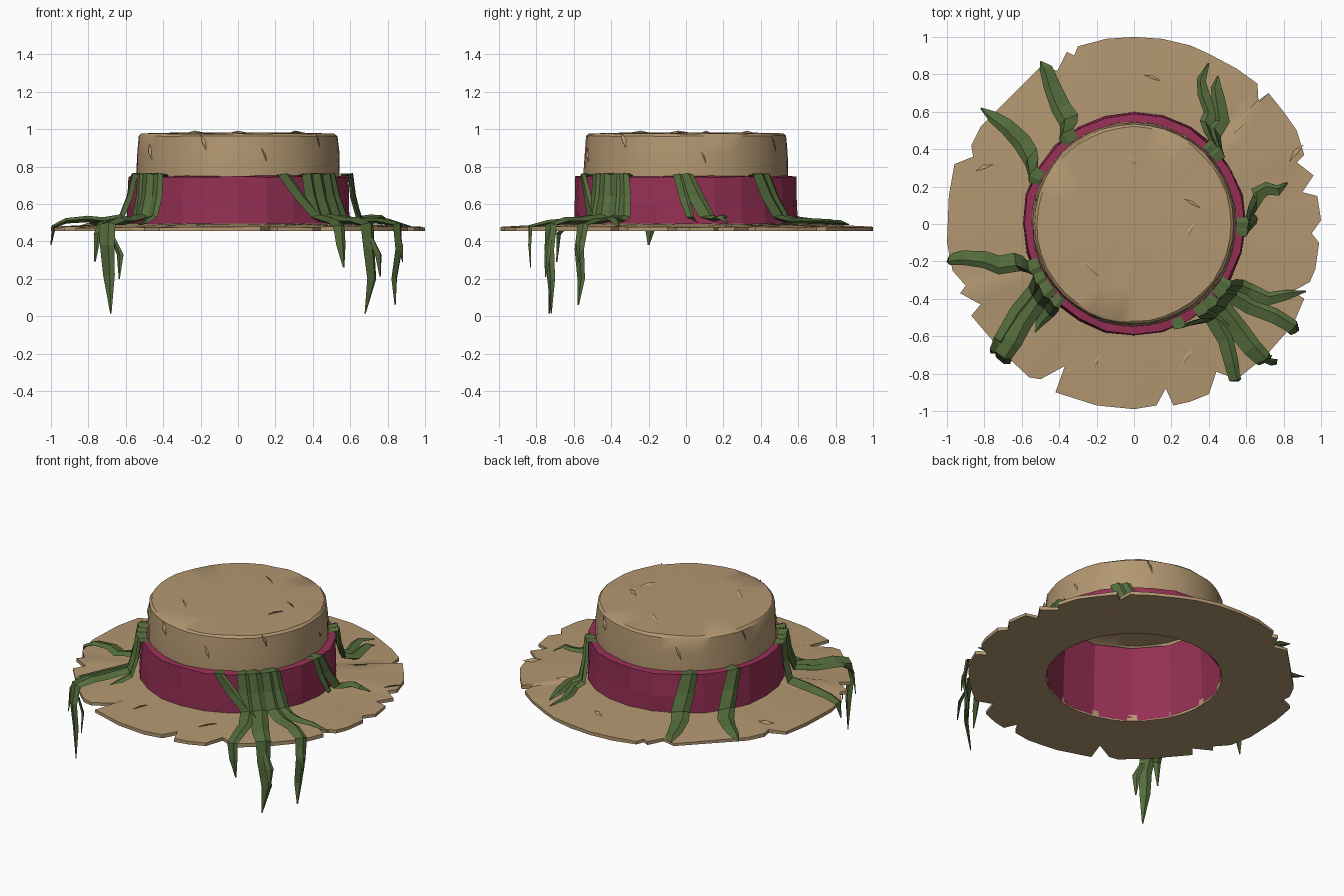
import bpy, bmesh, math, random
from mathutils import Vector

if "Cube" in bpy.data.objects:
    bpy.data.objects.remove(bpy.data.objects["Cube"])

random.seed(4)


def material(name, rgb):
    m = bpy.data.materials.new(name)
    m.diffuse_color = (*rgb, 1)
    m.use_nodes = True
    m.node_tree.nodes["Principled BSDF"].inputs["Base Color"].default_value = m.diffuse_color
    return m


STRAW = material("straw_tan", (0.45, 0.31, 0.165))
CLOTH = material("wine_cloth", (0.30, 0.029, 0.088))
WEED = material("weed_green", (0.088, 0.15, 0.045))


def finish(bm, name, mat, smooth=None):
    bmesh.ops.recalc_face_normals(bm, faces=bm.faces[:])
    me = bpy.data.meshes.new(name)
    bm.to_mesh(me)
    bm.free()
    me.materials.append(mat)
    ob = bpy.data.objects.new(name, me)
    bpy.context.collection.objects.link(ob)
    if smooth:
        bpy.context.view_layer.objects.active = ob
        ob.select_set(True)
        bpy.ops.object.shade_smooth_by_angle(angle=math.radians(smooth))
        ob.select_set(False)
    return ob


def lathe(name, mat, profile, sides, closed=False, cap=False, jitter=0.0, smooth=None):
    """Spin a (radius, height) profile, with a little hand-made wobble."""
    bm = bmesh.new()
    rings = []
    for r, z in profile:
        ring = []
        for i in range(sides):
            a = math.tau * i / sides
            rr = r + random.uniform(-jitter, jitter)
            ring.append(bm.verts.new((rr * math.cos(a), rr * math.sin(a),
                                      z + random.uniform(-jitter, jitter))))
        rings.append(ring)
    pairs = list(zip(rings, rings[1:])) + ([(rings[-1], rings[0])] if closed else [])
    for lo, hi in pairs:
        for i in range(sides):
            j = (i + 1) % sides
            bm.faces.new((lo[i], lo[j], hi[j], hi[i]))
    if cap:
        top = bm.verts.new((0, 0, profile[-1][1] + 0.003))
        for i in range(sides):
            bm.faces.new((rings[-1][i], rings[-1][(i + 1) % sides], top))
    return finish(bm, name, mat, smooth)


# Crown, ribbon band and cloth lining
lathe("crown", STRAW, [(0.548, 0.60), (0.546, 0.76), (0.541, 0.87), (0.533, 0.962),
                       (0.52, 0.975), (0.34, 0.979)], 40, cap=True, jitter=0.003, smooth=35)
lathe("ribbon_band", CLOTH, [(0.535, 0.475), (0.597, 0.49), (0.594, 0.60),
                             (0.588, 0.745), (0.542, 0.75)], 24, closed=True, jitter=0.005)
lathe("lining", CLOTH, [(0.535, 0.46), (0.53, 0.72), (0.515, 0.95)], 14, jitter=0.005)

# Torn brim outline, clockwise from the back
half_right = [(0, 1), (.15, .99), (.3, .955), (.4, .91), (.55, .83), (.66, .75), (.665, .66),
              (.72, .70), (.8, .6), (.87, .5), (.91, .37), (.87, .33), (.96, .26), (.9, .17),
              (.98, .15), (1, .02), (.95, -.05), (.99, -.1), (.97, -.24), (.94, -.31),
              (.85, -.36), (.91, -.4), (.85, -.54), (.70, -.71), (.55, -.83), (.44, -.79),
              (.4, -.91), (.3, -.95), (.21, -.97), (.17, -.88), (.12, -.97)]
half_left = [(0, -.99), (-.2, -.97), (-.42, -.9), (-.37, -.76), (-.5, -.83), (-.56, -.82),
             (-.7, -.69), (-.87, -.49), (-.82, -.43), (-.93, -.37), (-.9, -.33), (-.97, -.25),
             (-1, -.1), (-.99, .15), (-.96, .32), (-.86, .36), (-.87, .42), (-.82, .52),
             (-.72, .62), (-.6, .74), (-.5, .84), (-.41, .82), (-.36, .92), (-.32, .90),
             (-.3, .95), (-.15, .99)]
bm = bmesh.new()
loops = []
for x, y in half_right + half_left:
    a = math.atan2(y, x)
    c, s = math.cos(a), math.sin(a)
    dz = random.uniform(-0.004, 0.004)
    loops.append([bm.verts.new(p) for p in (
        (0.53 * c, 0.53 * s, 0.456), (x, y, 0.455), (x, y, 0.476 + dz),
        (0.74 * c, 0.74 * s, 0.489 + dz), (0.53 * c, 0.53 * s, 0.498))])
for p, q in zip(loops, loops[1:] + loops[:1]):
    for k in range(5):
        m = (k + 1) % 5
        bm.faces.new((p[k], q[k], q[m], p[m]))
finish(bm, "brim", STRAW, 30)


# Splintered straw chips on the brim, crown top and crown wall
def chip(name, pos, along, normal, length):
    n, t = Vector(normal).normalized(), Vector(along).normalized()
    s = n.cross(t)
    c = Vector(pos)
    bm = bmesh.new()
    a, b, d, e = [bm.verts.new(p) for p in (
        c - t * length / 2, c + t * length / 2 + n * 0.003,
        c + s * length * 0.16 - n * 0.002, c + n * 0.013 - s * 0.004)]
    for f in ((a, b, d), (a, b, e), (b, d, e), (a, d, e)):
        bm.faces.new(f)
    finish(bm, name, STRAW)


for i, (x, y, z, deg, ln) in enumerate([
        (.31, .11, .979, -30, .10), (0, .33, .979, -35, .12), (-.23, -.24, .979, -45, .14),
        (.3, -.04, .979, 60, .13), (.55, .5, .493, 40, .10), (.87, .38, .483, 50, .12),
        (-.2, -.74, .487, 65, .12), (.28, -.72, .487, 55, .13), (-.8, .3, .485, 20, .10),
        (.1, .78, .487, -20, .10)]):
    d = math.radians(deg)
    chip(f"straw_chip_{i}", (x, y, z), (math.cos(d), math.sin(d), 0), (0, 0, 1), ln)
for i, (deg, z) in enumerate([(-110, .93), (-38, .94), (-75, .86), (10, .85), (60, .92),
                              (120, .87), (-150, .88), (165, .93)]):
    c, s = math.cos(math.radians(deg)), math.sin(math.radians(deg))
    chip(f"wall_chip_{i}", (.539 * c, .539 * s, z), (-s * .4, c * .4, -1), (c, s, 0), .09)


# Weed strands: hooked over the band, down its side, across the brim
def weed(name, half_width, top_deg, foot_deg, pts, hook=True):
    path, sides = [], []
    if hook:
        for r, z, deg in ((.55, .75, top_deg), (.602, .757, top_deg),
                          (.618, .64, (top_deg + foot_deg) / 2), (.655, .53, foot_deg)):
            a = math.radians(deg)
            path.append(Vector((r * math.cos(a), r * math.sin(a), z)))
            sides.append(Vector((-math.sin(a), math.cos(a), 0)))
    fixed = len(path)
    path += [Vector(p) for p in pts]
    n = len(path)
    bm = bmesh.new()
    rings = []
    side = sides[0] if hook else Vector((pts[0][1], -pts[0][0], 0)).normalized() * -1
    for i, p in enumerate(path):
        t = (path[min(i + 1, n - 1)] - path[max(i - 1, 0)]).normalized()
        if i < fixed:
            side = sides[i]
        elif Vector((t.x, t.y)).length > 0.6:
            side = Vector((-t.y, t.x, 0)).normalized()
        nor = t.cross(side).normalized()
        f = i / (n - 1)
        w = half_width * (0.8 + 0.35 * math.sin(f * 4)) if i < n - 1 else 0.004
        th = max(0.003, w * 0.38)
        rings.append([bm.verts.new(p + o) for o in (
            side * w, side * w * .3 + nor * th, -side * w, -side * w * .2 - nor * th)])
    for lo, hi in zip(rings, rings[1:]):
        for k in range(4):
            m = (k + 1) % 4
            bm.faces.new((lo[k], lo[m], hi[m], hi[k]))
    bm.faces.new(rings[0])
    bm.faces.new(rings[-1])
    finish(bm, name, WEED)


# Back and side strands
weed("weed_back_left", .05, 127, 122, [(-.39, .62, .51), (-.44, .74, .50), (-.47, .83, .50), (-.5, .87, .49)])
weed("weed_left_back", .048, 154, 147, [(-.6, .44, .51), (-.68, .52, .51), (-.75, .57, .50), (-.82, .62, .49)])
weed("weed_left", .045, 203, 198, [(-.72, -.22, .51), (-.8, -.19, .52), (-.92, -.18, .51),
                                  (-.985, -.19, .48), (-1.0, -.2, .38)])
weed("weed_right", .04, 0, 10, [(.66, .16, .52), (.71, .19, .53), (.77, .18, .53), (.82, .22, .50)])
weed("weed_right_short", .025, -4, 2, [(.62, .06, .50)])
weed("weed_back_right_a", .04, 40, 49, [(.47, .55, .51), (.45, .67, .51), (.44, .73, .51), (.45, .79, .49)])
weed("weed_back_right_b", .035, 45, 54, [(.41, .60, .51), (.37, .70, .51), (.36, .77, .51), (.40, .86, .49)])

# Front left strands with a hanging tail
weed("weed_front_left", .052, 217, 218, [(-.60, -.52, .51), (-.65, -.62, .51), (-.70, -.70, .49),
                                        (-.70, -.73, .38), (-.69, -.72, .22), (-.68, -.73, .015)])
weed("weed_front_left_side", .035, 210, 214, [(-.63, -.47, .51), (-.72, -.62, .50), (-.75, -.68, .44), (-.765, -.69, .29)])
weed("weed_front_left_small", .034, 225, 226, [(-.50, -.52, .50), (-.53, -.58, .49)])
weed("weed_fork_left", .022, 0, 0, [(-.67, -.72, .42), (-.63, -.73, .33), (-.635, -.74, .20)], hook=False)

# Front right cluster with hanging tails
weed("weed_front_right_a", .038, -52, -50, [(.49, -.62, .51), (.52, -.74, .50), (.54, -.83, .48),
                                           (.55, -.835, .38), (.565, -.83, .26)])
weed("weed_front_right_b", .048, -46, -44, [(.56, -.57, .51), (.63, -.66, .51), (.69, -.72, .49),
                                           (.70, -.73, .36), (.715, -.72, .2), (.68, -.72, .015)])
weed("weed_front_right_c", .038, -38, -36, [(.62, -.44, .51), (.75, -.49, .51), (.85, -.55, .49),
                                           (.86, -.57, .36), (.835, -.56, .2), (.84, -.575, .06)])
weed("weed_front_right_d", .04, -34, -31, [(.62, -.36, .51), (.72, -.40, .52), (.81, -.38, .51), (.92, -.36, .48)])
weed("weed_front_right_cross", .034, -66, -50, [(.53, -.56, .51), (.66, -.66, .50), (.72, -.71, .49)])
weed("weed_fork_right_a", .022, 0, 0, [(.71, -.73, .42), (.75, -.74, .33), (.76, -.75, .21)], hook=False)
weed("weed_fork_right_b", .02, 0, 0, [(.85, -.56, .45), (.87, -.57, .38), (.88, -.57, .29)], hook=False)
